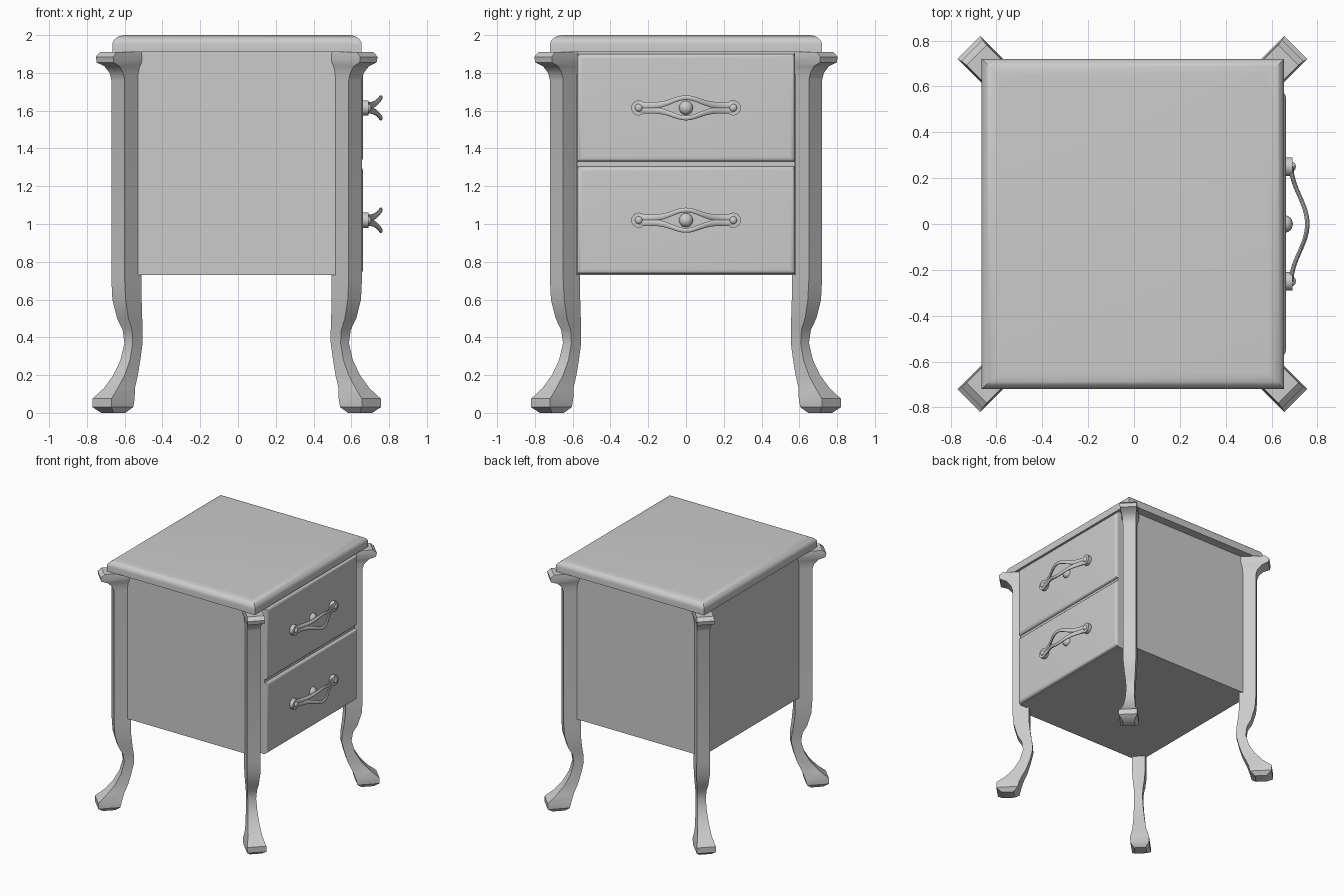
import bpy, bmesh, math
from mathutils import Vector, Matrix

if "Cube" in bpy.data.objects:
    bpy.data.objects.remove(bpy.data.objects["Cube"])

CX = -0.007  # centre of the carcass and legs in x


def finish(bm, name, smooth=True):
    bmesh.ops.recalc_face_normals(bm, faces=bm.faces[:])
    me = bpy.data.meshes.new(name)
    bm.to_mesh(me)
    bm.free()
    ob = bpy.data.objects.new(name, me)
    bpy.context.collection.objects.link(ob)
    if smooth:
        bpy.ops.object.select_all(action='DESELECT')
        ob.select_set(True)
        bpy.context.view_layer.objects.active = ob
        bpy.ops.object.shade_smooth_by_angle(angle=math.radians(40))
    return ob


def loft(bm, rings):
    """Skin a list of equal-length point rings and cap both ends."""
    vs = [[bm.verts.new(p) for p in r] for r in rings]
    n = len(vs[0])
    for a, b in zip(vs, vs[1:]):
        for i in range(n):
            j = (i + 1) % n
            bm.faces.new((a[i], a[j], b[j], b[i]))
    bm.faces.new(vs[0][::-1])
    bm.faces.new(vs[-1])


def box(name, x0, x1, y0, y1, z0, z1):
    bm = bmesh.new()
    loft(bm, [[(x0, y0, z), (x1, y0, z), (x1, y1, z), (x0, y1, z)] for z in (z0, z1)])
    return finish(bm, name, False)


def quarter(inset, rise, n=8):
    """(inset, height) steps of a quarter-round edge."""
    return [(inset * (1 - math.cos(i / n * math.pi / 2)),
             rise * math.sin(i / n * math.pi / 2)) for i in range(n + 1)]


# carcass and front frame
box("carcass", CX - 0.593, CX + 0.593, -0.65, 0.65, 0.73, 1.915)
box("front_frame", 0.57, 0.64, -0.577, 0.577, 0.73, 1.915)

# top board with rounded upper edge
bm = bmesh.new()
rings = []
for i, h in [(0, -0.04)] + quarter(0.07, 0.05):
    x0, x1, y = -0.665 + i, 0.655 - i, 0.72 - i
    z = 1.95 + h
    rings.append([(x0, -y, z), (x1, -y, z), (x1, y, z), (x0, y, z)])
loft(bm, rings)
finish(bm, "top_board")

# cabriole legs: height, outer offset, inner offset, half width
LEG = [
    (0.00, 0.685, 0.622, 0.032), (0.03, 0.713, 0.598, 0.050),
    (0.075, 0.713, 0.590, 0.050), (0.13, 0.667, 0.576, 0.037),
    (0.20, 0.623, 0.553, 0.030), (0.28, 0.590, 0.535, 0.025),
    (0.37, 0.572, 0.520, 0.022), (0.44, 0.579, 0.523, 0.025),
    (0.50, 0.603, 0.530, 0.030), (0.60, 0.623, 0.538, 0.035),
    (0.70, 0.628, 0.538, 0.035), (1.76, 0.628, 0.538, 0.035),
    (1.80, 0.637, 0.538, 0.036), (1.835, 0.660, 0.538, 0.040),
    (1.855, 0.696, 0.538, 0.045), (1.885, 0.700, 0.538, 0.046),
    (1.91, 0.680, 0.538, 0.044),
]
for sx, xn in ((1, "front"), (-1, "back")):
    for sy, yn in ((-1, "left"), (1, "right")):
        bm = bmesh.new()
        rings = []
        for z, o, i, h in LEG:
            pts = [(o + h, o - h), (o - h, o + h), (i - h, i + h), (i + h, i - h)]
            rings.append([(CX + sx * px, sy * (py + 0.057), z) for px, py in pts])
        loft(bm, rings)
        finish(bm, f"{xn}_{yn}_leg")


def disc(bm, y, z, x0, x1, r):
    m = Matrix.Translation(((x0 + x1) / 2, y, z)) @ Matrix.Rotation(math.pi / 2, 4, 'Y')
    bmesh.ops.create_cone(bm, cap_ends=True, segments=24, radius1=r, radius2=r,
                          depth=x1 - x0, matrix=m)


def dome(bm, y, z, x, r, depth):
    m = Matrix.Translation((x, y, z)) @ Matrix.Diagonal((depth / r, 1, 1, 1))
    bmesh.ops.create_uvsphere(bm, u_segments=20, v_segments=12, radius=r, matrix=m)


for name, z0, z1, zh in (("lower", 0.735, 1.305, 1.02), ("upper", 1.33, 1.90, 1.615)):
    # drawer front with rounded border
    bm = bmesh.new()
    rings = []
    for i, h in [(0, -0.01)] + quarter(0.028, 0.022):
        x, y = 0.641 + h, 0.577 - i
        rings.append([(x, -y, z0 + i), (x, y, z0 + i), (x, y, z1 - i), (x, -y, z1 - i)])
    loft(bm, rings)
    finish(bm, name + "_drawer")

    # bow handle: two strands that part around an eye-shaped opening
    bm = bmesh.new()
    for s in (1, -1):
        rings = []
        for k in range(33):
            y = -0.25 + 0.5 * k / 32
            c = 0.5 + 0.5 * math.cos(math.pi * y / 0.25)
            xc = 0.686 + 0.07 * c
            zc = zh + s * (0.012 + 0.042 * c ** 2.5)
            rz = 0.020 - 0.007 * c
            rings.append([(xc + 0.010 * math.cos(t), y, zc + rz * math.sin(t))
                          for t in [j * math.pi / 5 for j in range(10)]])
        loft(bm, rings)
    finish(bm, name + "_handle_bow")

    # handle mounts and centre boss
    bm = bmesh.new()
    for y in (-0.25, 0.25):
        disc(bm, y, zh, 0.655, 0.692, 0.040)
        dome(bm, y, zh, 0.692, 0.020, 0.014)
    dome(bm, 0, zh, 0.661, 0.037, 0.032)
    finish(bm, name + "_handle_mounts")
